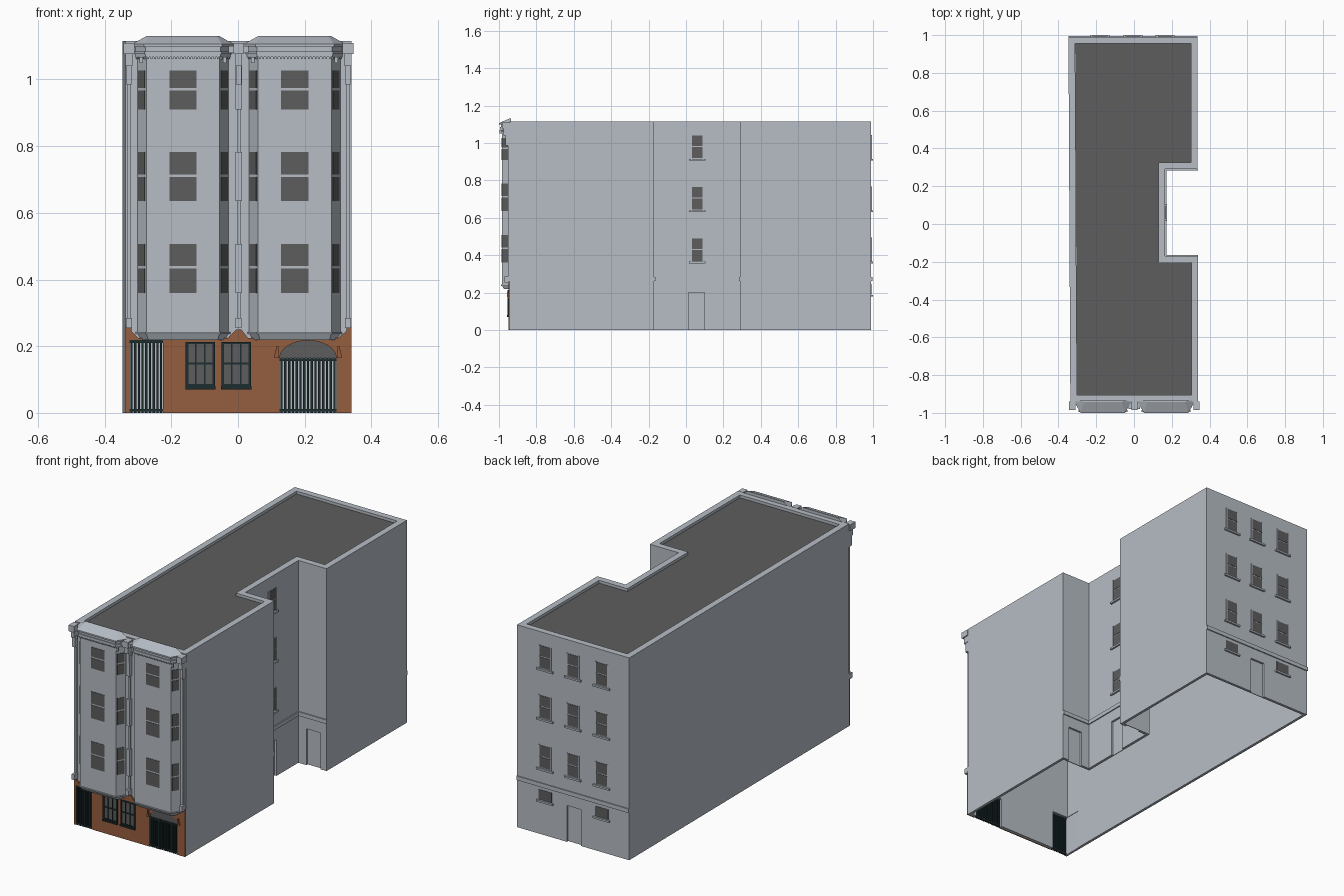
import bpy, bmesh, math
from mathutils import Vector

cube = bpy.data.objects.get("Cube")
if cube:
    bpy.data.objects.remove(cube)


def material(name, *rgb):
    m = bpy.data.materials.new(name)
    m.use_nodes = True
    m.diffuse_color = (*rgb, 1)
    m.node_tree.nodes["Principled BSDF"].inputs["Base Color"].default_value = (*rgb, 1)
    return m


STONE = material("pale grey stone", 0.47, 0.51, 0.56)
DARK = material("dark grey", 0.11, 0.11, 0.11)
BRICK = material("brown brick", 0.30, 0.11, 0.05)
IRON = material("dark teal iron", 0.012, 0.026, 0.028)

FRONT, BACK, EAST = -math.pi / 2, math.pi / 2, 0.0
FLOORS = (0.36, 0.635, 0.91)
FY, BY, TOP = -0.94, 0.99, 1.115


def finish(name, bm, mat):
    bmesh.ops.recalc_face_normals(bm, faces=bm.faces)
    me = bpy.data.meshes.new(name)
    bm.to_mesh(me)
    bm.free()
    me.materials.append(mat)
    ob = bpy.data.objects.new(name, me)
    bpy.context.scene.collection.objects.link(ob)
    return ob


def loft(bm, *rings):
    """Closed solid through matching rings of points."""
    rows = [[bm.verts.new(p) for p in r] for r in rings]
    n = len(rows[0])
    for a, b in zip(rows, rows[1:]):
        for i in range(n):
            j = (i + 1) % n
            bm.faces.new((a[i], a[j], b[j], b[i]))
    bm.faces.new(rows[0][::-1])
    bm.faces.new(rows[-1])


def flat(pts, z):
    return [(x, y, z) for x, y in pts]


def upright(pts, y):
    return [(x, y, z) for x, z in pts]


def block(bm, p, ang, u0, u1, d0, d1, z0, z1):
    """Box on a wall: u runs along it, d outwards from it."""
    n = Vector((math.cos(ang), math.sin(ang)))
    u = Vector((-n.y, n.x))
    q = [Vector(p) + u * a + n * d for a, d in ((u0, d0), (u1, d0), (u1, d1), (u0, d1))]
    loft(bm, flat(q, z0), flat(q, z1))


def blocks(name, mat, rows):
    bm = bmesh.new()
    for r in rows:
        block(bm, *r)
    return finish(name, bm, mat)


def solid(name, mat, *rings):
    bm = bmesh.new()
    loft(bm, *rings)
    return finish(name, bm, mat)


def inset(pts, d):
    """Shrink a counter-clockwise outline by d."""
    out = []
    for i, p in enumerate(pts):
        a, b, c = Vector(pts[i - 1]), Vector(p), Vector(pts[(i + 1) % len(pts)])
        e, f = (b - a).normalized(), (c - b).normalized()
        m, k = Vector((-e.y, e.x)), Vector((-f.y, f.x))
        out.append(tuple(b + (m + k) * d / (1 + m.dot(k))))
    return out


def cut(ob, cutter):
    mod = ob.modifiers.new("cut", 'BOOLEAN')
    mod.operation, mod.solver, mod.object = 'DIFFERENCE', 'EXACT', cutter
    bpy.context.view_layer.objects.active = ob
    bpy.ops.object.modifier_apply(modifier=mod.name)
    bpy.data.objects.remove(cutter)


# Main shell: open at the base, parapet at the top
NX, N0, N1 = 0.165, -0.17, 0.29
plan = [(-0.337, FY), (0.34, FY), (0.34, N0), (NX, N0), (NX, N1), (0.337, N1),
        (0.337, BY), (-0.347, BY)]
walls = solid("main_walls", STONE, flat(plan, 0), flat(plan, TOP))
inner, tray = inset(plan, 0.015), inset(plan, 0.035)
cut(walls, solid("void", STONE, flat(inner, -0.1), flat(inner, 1.07)))
cut(walls, solid("tray", STONE, flat(tray, 1.097), flat(tray, 1.2)))
roof = inset(plan, 0.0355)
solid("flat_roof", DARK, flat(roof, 1.09), flat(roof, 1.1))

# Door recesses and gate openings
doors = [((-0.01, BY), BACK), ((NX, 0.057), EAST), ((0.257, N0), BACK), ((0.257, N1), FRONT)]
for p, a in doors:
    cut(walls, blocks("niche", STONE, [(p, a, -0.043, 0.043, -0.011, 0.1, -0.1, 0.2)]))
gates = [("left", -0.325, -0.225, 0.22), ("right", 0.125, 0.295, 0.165)]
for _, x0, x1, h in gates:
    cut(walls, blocks("opening", STONE, [((0, FY), FRONT, x0, x1, -0.1, 0.1, -0.1, h)]))

# String courses on the rear and around the light well
half = (N1 - N0) / 2
blocks("string_courses", STONE, [
    ((0, BY), BACK, -0.337, 0.347, 0, 0.006, 0.262, 0.284),
    ((NX, N0 + half), EAST, -half, half, 0, 0.006, 0.262, 0.284),
    ((0.253, N0), BACK, -0.087, 0.087, 0, 0.006, 0.262, 0.284),
    ((0.253, N1), FRONT, -0.087, 0.087, 0, 0.006, 0.262, 0.284)])

# Rear and light-well sash windows
panes, sills, rails = [], [], []
for p, a, w in [((x, BY), BACK, 0.036) for x in (0.165, -0.005, -0.18)] + [((NX, 0.06), EAST, 0.031)]:
    for z in FLOORS:
        panes += [(p, a, -w, w, 0, 0.002, z + 0.01, z + 0.067),
                  (p, a, -w, w, 0, 0.002, z + 0.073, z + 0.13)]
        sills.append((p, a, -w - 0.014, w + 0.014, 0, 0.01, z - 0.005, z + 0.005))
        rails += [(p, a, s * w - 0.003, s * w + 0.003, 0, 0.004, z + 0.005, z + 0.133) for s in (-1, 1)]
for x in (0.165, -0.18):
    panes.append(((x, BY), BACK, -0.04, 0.04, 0, 0.002, 0.19, 0.245))
    sills.append(((x, BY), BACK, -0.05, 0.05, 0, 0.01, 0.178, 0.188))
blocks("sash_panes", DARK, panes)
blocks("window_sills", STONE, sills)
blocks("sash_frames", STONE, rails)


# Bay windows over three floors with cornice and hipped cap
def bay_plan(c, grow, back=FY + 0.005):
    a, b, y = 0.137 + grow, 0.11 + grow * 0.5, -0.985 - grow
    return [(c - a, back), (c - a, FY), (c - b, y), (c + b, y), (c + a, FY), (c + a, back)]


for side, c in (("right", -0.165), ("left", 0.17)):
    solid(side + "_bay", STONE, flat(bay_plan(c, -0.012), 0.218), flat(bay_plan(c, 0), 0.24),
          flat(bay_plan(c, 0), 1.09))
    bm = bmesh.new()
    for g, z0, z1 in ((0.005, 0.236, 0.242), (0.006, 1.068, 1.076), (0.01, 1.076, 1.084), (0.005, 1.084, 1.1)):
        loft(bm, flat(bay_plan(c, g), z0), flat(bay_plan(c, g), z1))
    finish(side + "_bay_cornice", bm, STONE)
    ridge = [(c - 0.108, FY + 0.005), (c - 0.108, FY), (c - 0.1, FY - 0.002),
             (c + 0.1, FY - 0.002), (c + 0.108, FY), (c + 0.108, FY + 0.005)]
    eaves = bay_plan(c, 0.015)
    solid(side + "_bay_cap", STONE, flat(eaves, 1.098), flat(eaves, 1.106), flat(ridge, 1.131))

    # Panes and dentils on the three faces of the bay
    panes, dentils = [], []
    pts = [Vector(p) for p in bay_plan(c, 0)[1:5]]
    for i, (p, q) in enumerate(zip(pts, pts[1:])):
        e = q - p
        ang, mid = math.atan2(-e.x, e.y), (p + q) / 2
        w = 0.041 if i == 1 else 0.019
        for z, h in zip(FLOORS, (0.147, 0.147, 0.117)):
            m = z + h * 0.52
            panes += [(mid, ang, -w, w, 0, 0.002, z, m - 0.004), (mid, ang, -w, w, 0, 0.002, m + 0.004, z + h)]
        n = int(e.length / 0.01)
        for k in range(n):
            u = (k + 0.5) / n * e.length - e.length / 2
            dentils.append((mid, ang, u - 0.0025, u + 0.0025, 0, 0.006, 1.061, 1.068))
    blocks(side + "_bay_panes", DARK, panes)
    blocks(side + "_bay_dentils", STONE, dentils)

# Pilasters, corbels and brackets between the bays and at the ends
pil = []
F = (0, FY)
for x in (-0.327, 0.002, 0.33):
    pil += [(F, FRONT, x - 0.009, x + 0.009, 0, 0.03, 0.255, 0.285),
            (F, FRONT, x - 0.016, x + 0.016, 0, 0.045, 1.076, 1.11),
            (F, FRONT, x - 0.01, x + 0.01, 0, 0.035, 1.04, 1.076),
            (F, FRONT, x - 0.008, x + 0.008, 0, 0.025, 0.985, 1.04),
            (F, FRONT, x - 0.005, x + 0.005, 0, 0.012, 0.285, 1.0)]
pil += [(F, FRONT, -0.008, 0.012, 0, 0.02, z, z + 0.147) for z in FLOORS]
pil += [(F, FRONT, -0.028, 0.032, 0, 0.04, 1.08, 1.1)]
pil += [(F, FRONT, x - 0.005, x + 0.005, 0.045, 0.056, 1.05, 1.068) for x in (-0.29, -0.04, 0.044, 0.295)]
blocks("pilasters", STONE, pil)

# Brick ground floor with gate openings and stepped top
arch = [(0.21 - 0.085 * math.cos(t * math.pi / 12), 0.165 + 0.052 * math.sin(t * math.pi / 12))
        for t in range(13)]
low = [(-0.337, 0), (-0.325, 0), (-0.325, 0.219), (-0.225, 0.219), (-0.225, 0), (0.125, 0)]
top = [(0.295, 0), (0.341, 0), (0.341, 0.262), (0.325, 0.262), (0.325, 0.245), (0.3, 0.225),
       (0.03, 0.225), (0.01, 0.25), (-0.006, 0.25), (-0.03, 0.225), (-0.3, 0.225),
       (-0.32, 0.245), (-0.32, 0.262), (-0.337, 0.262)]
outline = low + arch + top
solid("brick_front", BRICK, upright(outline, FY - 0.008), upright(outline, FY))
solid("arch_infill", DARK, upright(arch, FY - 0.003), upright(arch, FY + 0.002))
hood = []
for x, s in ((0.122, -1), (0.298, 1)):
    for k in range(3):
        a, b = sorted((x, x + s * (0.012 - k * 0.003)))
        hood.append((F, FRONT, a, b, 0.008, 0.014 + k * 0.002, 0.165 + k * 0.012, 0.177 + k * 0.012))
blocks("arch_corbels", BRICK, hood)

# Iron gates
for name, x0, x1, h in gates:
    rows = [(F, FRONT, x0, x1, -0.004, 0.005, z, z + 0.008) for z in (0.004, h - 0.01)]
    n = round((x1 - x0) / 0.0115)
    step = (x1 - x0) / n
    rows += [(F, FRONT, x0 + step * (k + 0.2), x0 + step * (k + 0.8), -0.004, 0.006, 0, h)
             for k in range(n)]
    blocks(name + "_gate", IRON, rows)

# Ground floor windows with glazing bars
for name, x0, x1 in (("right", -0.153, -0.073), ("left", -0.046, 0.035)):
    blocks(name + "_shop_panes", DARK, [(F, FRONT, x0, x1, 0.008, 0.01, 0.08, 0.213)])
    rows = [(F, FRONT, x0 - 0.005, x1 + 0.005, 0.008, 0.018, 0.07, 0.08)]
    rows += [(F, FRONT, x0, x1, 0.008, 0.014, z, z + 0.006) for z in (0.08, 0.145, 0.207)]
    for k in range(4):
        x, w = x0 + (x1 - x0) * k / 3, 0.004 if k in (0, 3) else 0.002
        rows.append((F, FRONT, x - w, x + w, 0.008, 0.014, 0.08, 0.213))
    blocks(name + "_shop_frame", IRON, rows)
